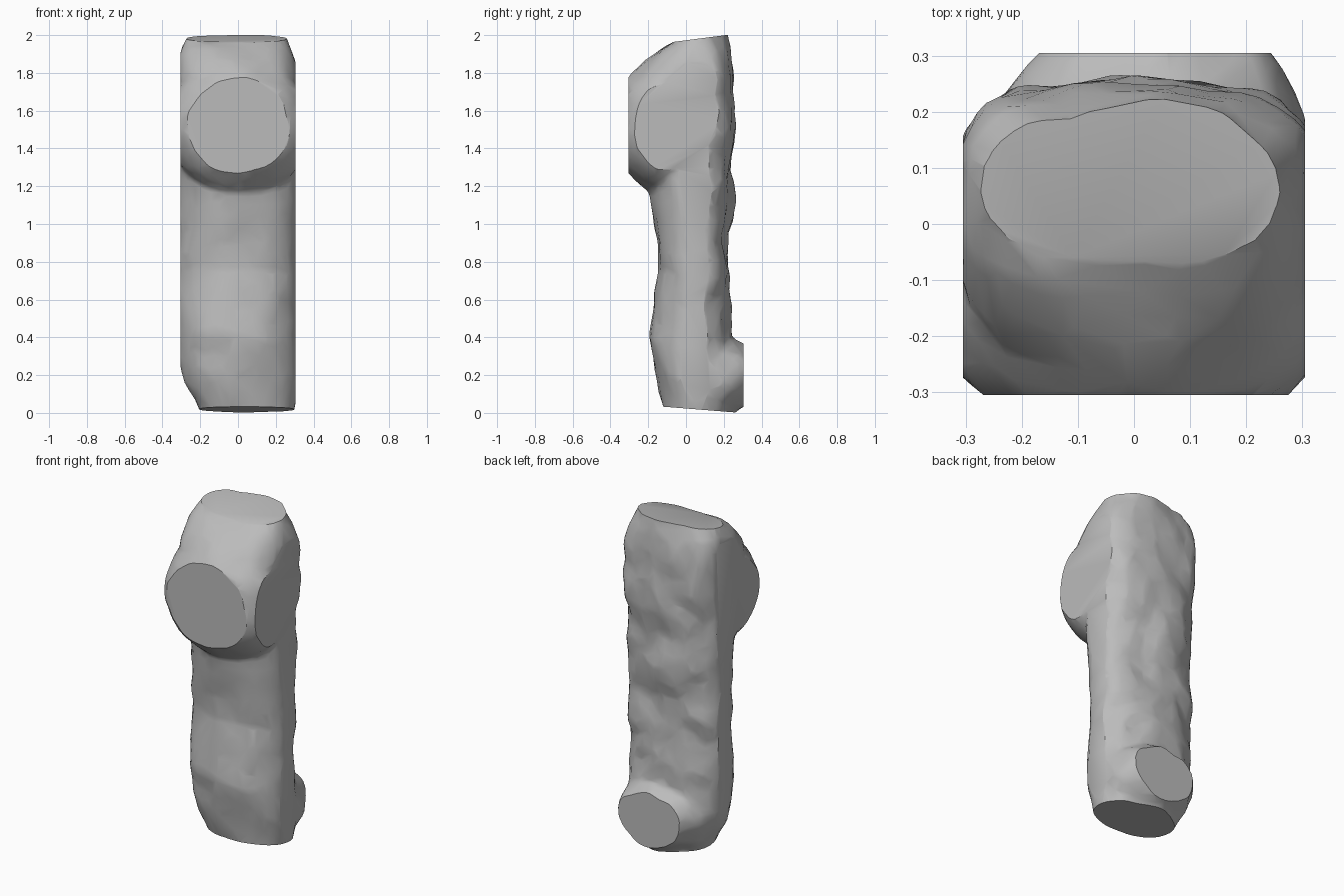
import bpy, bmesh, math
from mathutils import Vector, Matrix, noise

cube = bpy.data.objects.get("Cube")
if cube:
    bpy.data.objects.remove(cube)

stone = bpy.data.materials.new("grey_stone")
stone.use_nodes = True
stone.diffuse_color = (0.5, 0.5, 0.5, 1)
stone.node_tree.nodes["Principled BSDF"].inputs["Base Color"].default_value = (0.5, 0.5, 0.5, 1)

LIMIT = 0.305      # flat cut on all four sides
MIDDLE = 0.06      # depth at which the shaft is widest
SIDES = 40

# Shaft outline: height, front y, back y, left edge (-x), right edge (+x), squareness
OUTLINE = [
    (-0.08, -0.10, 0.24, 0.16, 0.28, 2.1), (0.05, -0.13, 0.25, 0.22, 0.31, 2.1),
    (0.15, -0.15, 0.25, 0.28, 0.32, 2.1), (0.27, -0.175, 0.25, 0.315, 0.32, 2.1),
    (0.40, -0.195, 0.24, 0.32, 0.32, 2.1), (0.60, -0.165, 0.23, 0.32, 0.32, 2.1),
    (0.75, -0.145, 0.235, 0.32, 0.32, 2.1), (0.95, -0.16, 0.23, 0.32, 0.32, 2.1),
    (1.15, -0.185, 0.25, 0.32, 0.32, 2.1), (1.30, -0.20, 0.24, 0.32, 0.32, 2.2),
    (1.45, -0.21, 0.25, 0.325, 0.325, 2.4), (1.60, -0.23, 0.265, 0.325, 0.325, 2.6),
    (1.78, -0.27, 0.258, 0.325, 0.32, 2.6), (1.82, -0.255, 0.252, 0.32, 0.31, 2.6),
    (1.87, -0.215, 0.247, 0.315, 0.30, 2.6), (1.93, -0.14, 0.237, 0.295, 0.285, 2.5),
    (1.98, -0.04, 0.22, 0.27, 0.265, 2.3), (2.07, 0.0, 0.20, 0.25, 0.25, 2.2),
]


def add_shaft(bm):
    rings = []
    for z, front, back, left, right, square in OUTLINE:
        ring = []
        for j in range(SIDES):
            angle = 2 * math.pi * j / SIDES
            c, s = math.cos(angle), math.sin(angle)
            power = 2 / square
            x = math.copysign(abs(c) ** power, c) * (right if c > 0 else left)
            reach = back - MIDDLE if s > 0 else MIDDLE - front
            y = MIDDLE + math.copysign(abs(s) ** power, s) * reach
            ring.append(bm.verts.new((x, y, z)))
        rings.append(ring)
    for a, b in zip(rings, rings[1:]):
        for j in range(SIDES):
            k = (j + 1) % SIDES
            bm.faces.new((a[j], a[k], b[k], b[j]))
    bm.faces.new(rings[0][::-1])
    bm.faces.new(rings[-1])


def add_boss(bm, centre, radii):
    matrix = Matrix.Translation(centre) @ Matrix.Diagonal((*radii, 1))
    bmesh.ops.create_uvsphere(bm, u_segments=32, v_segments=20, radius=1, matrix=matrix)


def slice_off(bm, point, normal):
    """Cut away everything beyond a plane and close the cut flat."""
    geom = bm.verts[:] + bm.edges[:] + bm.faces[:]
    cut = bmesh.ops.bisect_plane(bm, geom=geom, dist=1e-5, plane_co=point,
                                 plane_no=normal, clear_outer=True)
    edges = [e for e in cut["geom_cut"] if isinstance(e, bmesh.types.BMEdge) and e.is_boundary]
    bmesh.ops.holes_fill(bm, edges=edges, sides=0)


def apply_modifier(obj, kind, **settings):
    modifier = obj.modifiers.new(kind.lower(), kind)
    for key, value in settings.items():
        setattr(modifier, key, value)
    bpy.ops.object.modifier_apply(modifier=modifier.name)


# Shaft with the front boss near the top and the back boss at the foot
bm = bmesh.new()
add_shaft(bm)
add_boss(bm, (0.005, -0.10, 1.515), (0.385, 0.29, 0.36))
add_boss(bm, (0.03, 0.12, 0.195), (0.29, 0.27, 0.22))
mesh = bpy.data.meshes.new("stone_pillar")
bm.to_mesh(mesh)
bm.free()
pillar = bpy.data.objects.new("stone_pillar", mesh)
bpy.context.collection.objects.link(pillar)
bpy.ops.object.select_all(action='DESELECT')
pillar.select_set(True)
bpy.context.view_layer.objects.active = pillar

# Merge into one soft body
apply_modifier(pillar, 'REMESH', mode='VOXEL', voxel_size=0.02)
apply_modifier(pillar, 'SMOOTH', factor=0.5, iterations=4)

# Weathered lumps, deeper on the back
bm = bmesh.new()
bm.from_mesh(pillar.data)
bm.normal_update()
moves = []
for v in bm.verts:
    lump = noise.noise(v.co * 5 + Vector((0, 0, 3)))
    lump += 0.5 * noise.noise(v.co * 10 + Vector((7, 0, 0)))
    depth = 0.012 + 0.018 * max(0, v.normal.y)
    moves.append(v.normal * lump * depth)
for v, move in zip(bm.verts, moves):
    v.co += move
bm.to_mesh(pillar.data)
bm.free()

# Coarse, irregular facets
apply_modifier(pillar, 'DECIMATE', ratio=0.12)

# Flat cuts on the sides, the foot and the sloping top
bm = bmesh.new()
bm.from_mesh(pillar.data)
for sign in (-1, 1):
    slice_off(bm, (sign * LIMIT, 0, 0), (sign, 0, 0))
    slice_off(bm, (0, sign * LIMIT, 0), (0, sign, 0))
slice_off(bm, (0, 0.29, 0), (0, -0.08, -1))
slice_off(bm, (0, 0.21, 2.0), (0, -0.13, 1))
bmesh.ops.recalc_face_normals(bm, faces=bm.faces)
bm.to_mesh(pillar.data)
bm.free()

pillar.data.materials.clear()
pillar.data.materials.append(stone)
bpy.ops.object.shade_smooth_by_angle(angle=math.radians(32))
